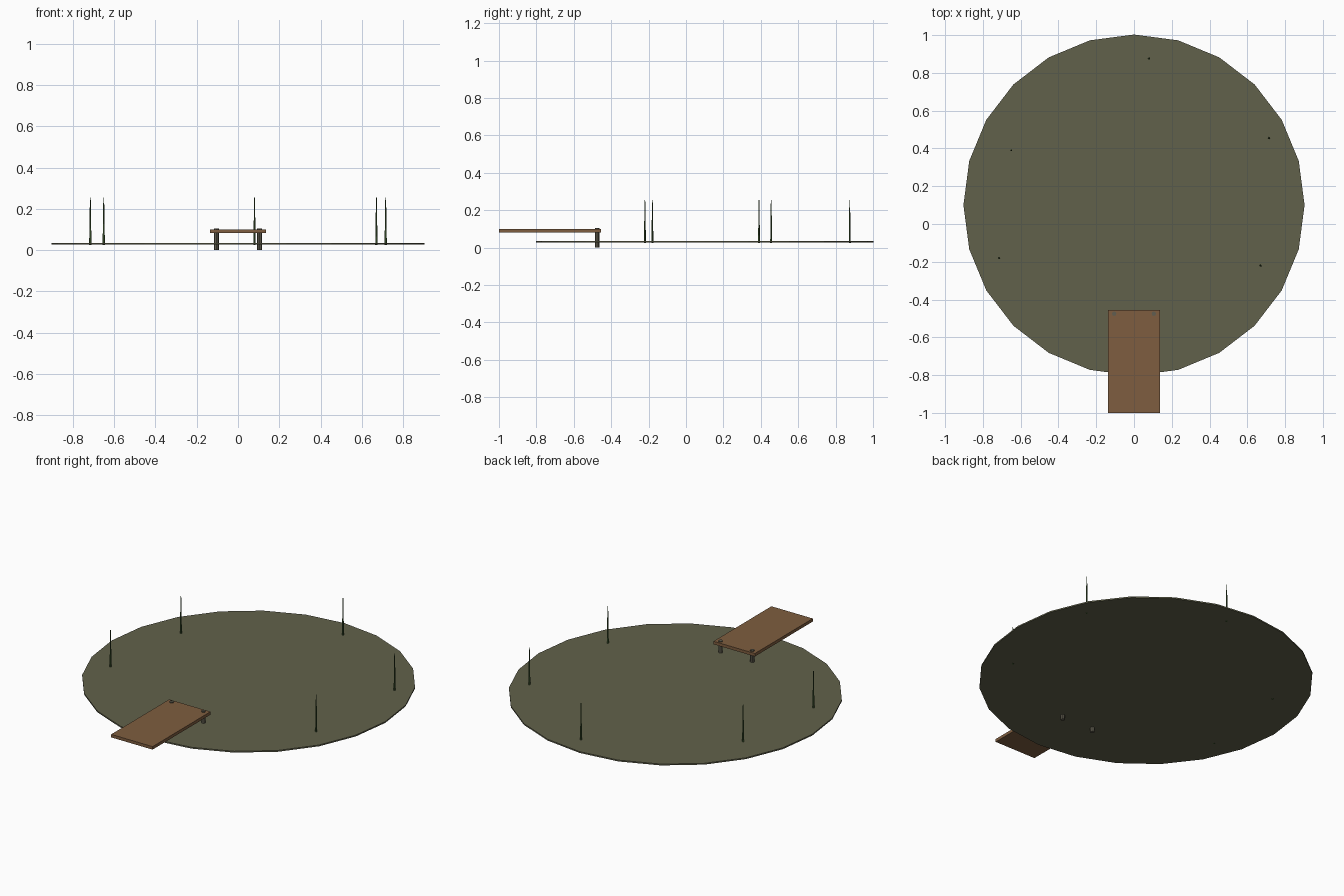
import bpy

cube = bpy.data.objects.get("Cube")
if cube:
    bpy.data.objects.remove(cube)


def material(name, rgb):
    m = bpy.data.materials.new(name)
    m.use_nodes = True
    m.diffuse_color = (*rgb, 1)
    m.node_tree.nodes["Principled BSDF"].inputs["Base Color"].default_value = (*rgb, 1)
    return m


OLIVE = material("murky olive", (0.12, 0.12, 0.07))
BROWN = material("plank brown", (0.21, 0.11, 0.05))
GREY = material("weathered post", (0.12, 0.11, 0.08))
GREEN = material("reed green", (0.05, 0.10, 0.03))


def tapered(name, mat, x, y, z0, z1, r0, r1, sides):
    bpy.ops.mesh.primitive_cone_add(vertices=sides, radius1=r0, radius2=r1,
                                    depth=z1 - z0, location=(x, y, (z0 + z1) / 2))
    ob = bpy.context.object
    ob.name = name
    ob.data.materials.append(mat)
    return ob


# Pond surface: a thin flat-sided disc
tapered("pond", OLIVE, 0, 0.1, 0.027, 0.035, 0.903, 0.903, 24)

# Jetty deck
bpy.ops.mesh.primitive_cube_add(size=1, location=(0, -0.727, 0.091))
deck = bpy.context.object
deck.name = "jetty_deck"
deck.scale = (0.273, 0.546, 0.018)
deck.data.materials.append(BROWN)

# Posts under the pond end of the jetty
for side, x in (("left", 0.105), ("right", -0.105)):
    tapered("jetty_post_" + side, GREY, x, -0.475, 0, 0.105, 0.012, 0.012, 8)

# Reeds around the rim
reeds = [(0.08, 0.875), (0.715, 0.455), (0.67, -0.22), (-0.715, -0.18), (-0.65, 0.39)]
for i, (x, y) in enumerate(reeds):
    tapered(f"reed_{i + 1}", GREEN, x, y, 0.025, 0.255, 0.006, 0.002, 5)
